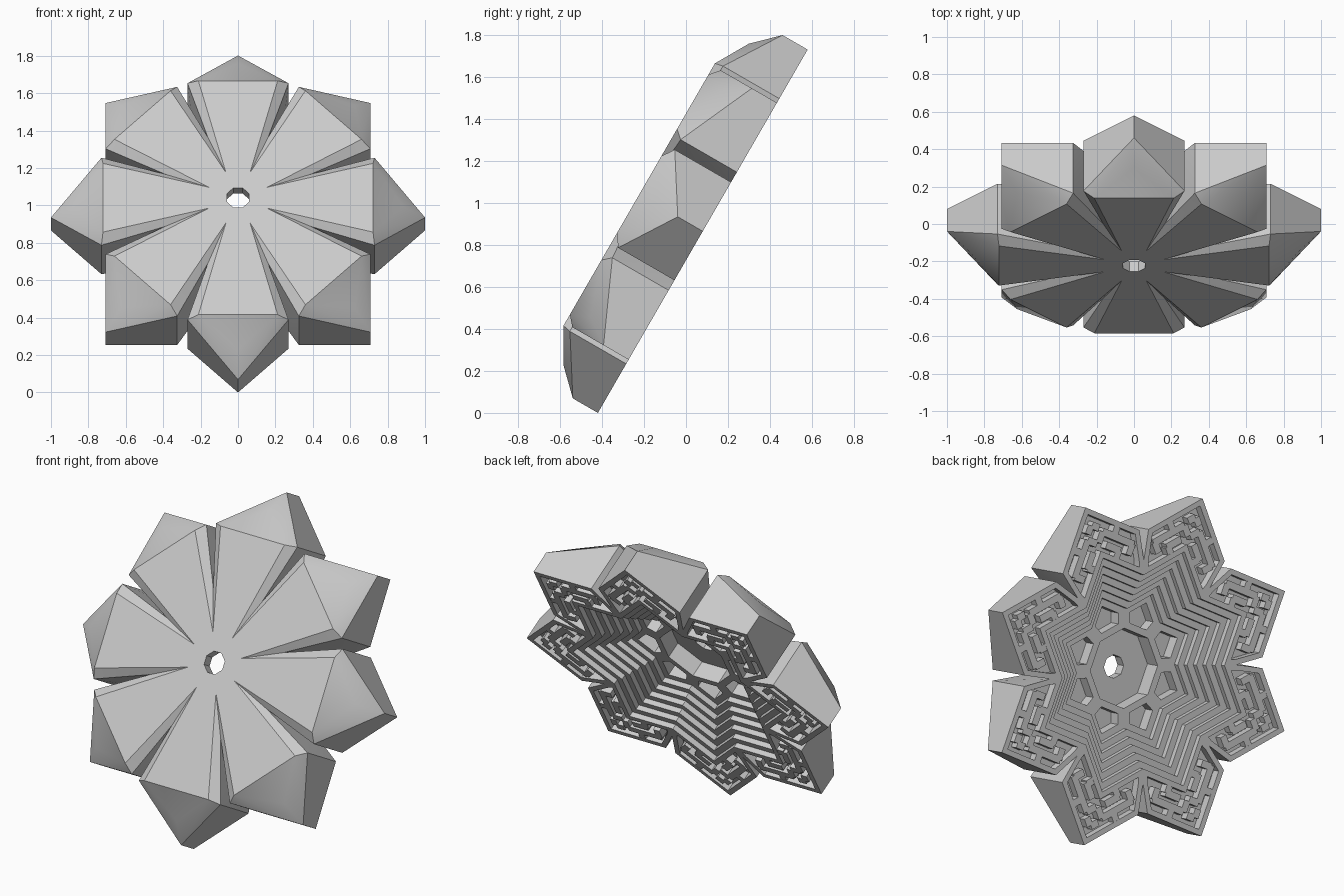
import bpy, bmesh
from math import radians, sin, cos
from mathutils import Matrix, Vector

if "Cube" in bpy.data.objects:
    bpy.data.objects.remove(bpy.data.objects["Cube"])

stone = bpy.data.materials.new("light grey stone")
stone.use_nodes = True
GREY = (0.6, 0.6, 0.6, 1)
stone.diffuse_color = GREY
stone.node_tree.nodes["Principled BSDF"].inputs["Base Color"].default_value = GREY

PETALS = 8
HALF = radians(180 / PETALS)
STEPS = 6
PLATE = 0.19
FLOOR = 0.29
PANEL = 0.05
TILT = Matrix.Translation((0, 0.08, 0.866)) @ Matrix.Rotation(radians(60), 4, "X")


def seam(r, h):
    """Point on the line between two petals."""
    return Vector((r * sin(HALF), r * cos(HALF), h))


def flip(p):
    return Vector((-p[0], p[1], p[2]))


def add(bm, points):
    return bm.faces.new([bm.verts.new(p) for p in points])


def both(bm, points):
    """Face and its mirror image across the petal axis."""
    add(bm, points)
    add(bm, [flip(p) for p in reversed(points)])


def across(bm, points):
    """One face made of a right-hand chain closed by its mirror image."""
    mirrored = [flip(p) for p in reversed(points) if abs(p[0]) > 1e-5]
    return add(bm, list(points) + mirrored)


def repeat_round(bm):
    """Copy one petal around the centre."""
    source = bm.verts[:] + bm.edges[:] + bm.faces[:]
    for i in range(1, PETALS):
        copy = bmesh.ops.duplicate(bm, geom=source)["geom"]
        verts = [v for v in copy if isinstance(v, bmesh.types.BMVert)]
        bmesh.ops.rotate(bm, verts=verts, cent=(0, 0, 0),
                         matrix=Matrix.Rotation(2 * HALF * i, 3, "Z"))


def finish(bm, name):
    bmesh.ops.recalc_face_normals(bm, faces=bm.faces[:])
    bm.transform(TILT)
    mesh = bpy.data.meshes.new(name)
    bm.to_mesh(mesh)
    bm.free()
    mesh.materials.append(stone)
    obj = bpy.data.objects.new(name, mesh)
    bpy.context.collection.objects.link(obj)
    return obj


# Rosette body: front of one petal, with a shallow V groove opening into a slot
bm = bmesh.new()
groove = seam(0.168, 0.35)
slot = seam(0.42, 0.322)
corner = Vector((0.212, 0.722, 0.35))
shoulder = Vector((0.27, 0.73, 0.31))
shoulder_back = Vector((0.27, 0.73, 0))
ridge = Vector((0, 0.884, 0.257))
tip = Vector((0, 1, 0.138))
tip_back = Vector((0, 1, 0))
notch = seam(0.61, 0)
across(bm, [seam(0.065, 0.35), groove, corner])
both(bm, [groove, slot, corner])
both(bm, [slot, shoulder, corner])
both(bm, [slot, notch, shoulder])
both(bm, [notch, shoulder_back, shoulder])
both(bm, [shoulder, shoulder_back, tip_back, tip])
across(bm, [ridge, corner])
both(bm, [corner, shoulder, tip])
both(bm, [corner, tip, ridge])


# Back of one petal: star-shaped terraces stepping inward
def star(k, h):
    r = 0.53 - 0.04 * k
    return seam(r, h), Vector((0, r / 0.765, h))


drop = PLATE / STEPS
across(bm, [tip_back, shoulder_back, notch, star(0, 0)[0], star(0, 0)[1]])
for k in range(STEPS):
    a, b = star(k, k * drop)
    c, d = star(k, (k + 1) * drop)
    both(bm, [a, b, d, c])
    if k < STEPS - 1:
        e, f = star(k + 1, (k + 1) * drop)
        both(bm, [c, d, f, e])

# Central plate, octagonal well and hole
across(bm, [seam(0.22, PLATE), c, d])
across(bm, [seam(0.22, PLATE), seam(0.22, FLOOR)])
across(bm, [seam(0.22, FLOOR), seam(0.065, FLOOR)])
across(bm, [seam(0.065, FLOOR), seam(0.065, 0.35)])

repeat_round(bm)
bmesh.ops.remove_doubles(bm, verts=bm.verts[:], dist=0.0005)
bmesh.ops.recalc_face_normals(bm, faces=bm.faces[:])


def sink(test, width, depth):
    faces = [f for f in bm.faces if test(f)]
    bmesh.ops.inset_individual(bm, faces=faces, thickness=width, use_even_offset=True)
    bmesh.ops.inset_individual(bm, faces=faces, thickness=0, depth=-depth)


# Sunken petal panels and pentagonal pockets with upright walls
sink(lambda f: all(abs(v.co.z) < 1e-4 for v in f.verts), 0.03, PANEL)
sink(lambda f: len(f.verts) == 5 and all(abs(v.co.z - PLATE) < 1e-4 for v in f.verts),
     0.038, 0.07)
body = finish(bm, "rosette_body")

bpy.context.view_layer.objects.active = body
body.select_set(True)
bpy.ops.object.shade_smooth_by_angle(angle=radians(28))

# Key-pattern ribs: (start, end) as (distance along edge, distance in from edge)
bm = bmesh.new()
RIBS = [((0.16, 0.085), (0.38, 0.085)), ((0.16, 0.085), (0.16, 0.15)),
        ((0.21, 0.145), (0.31, 0.145)), ((0.30, 0.145), (0.30, 0.2)),
        ((0.37, 0.085), (0.37, 0.15)), ((0.24, 0.02), (0.24, 0.085)),
        ((0.08, 0.075), (0.13, 0.075))]
WIDTH = 0.04
along = Vector((1, -1, 0)).normalized()
inward = Vector((-1, -1, 0)).normalized()
for (s0, t0), (s1, t1) in RIBS:
    size = (max(s1 - s0, WIDTH), max(t1 - t0, WIDTH), PANEL)
    middle = tip_back + along * (s0 + s1) / 2 + inward * (t0 + t1) / 2
    middle.z = PANEL / 2 + 0.001
    for side in (1, -1):
        place = Matrix.Translation((middle.x * side, middle.y, middle.z)) \
            @ Matrix.Rotation(radians(-45 * side), 4, "Z") @ Matrix.Diagonal((*size, 1))
        bmesh.ops.create_cube(bm, size=1, matrix=place)
repeat_round(bm)
finish(bm, "back_key_ribs")
